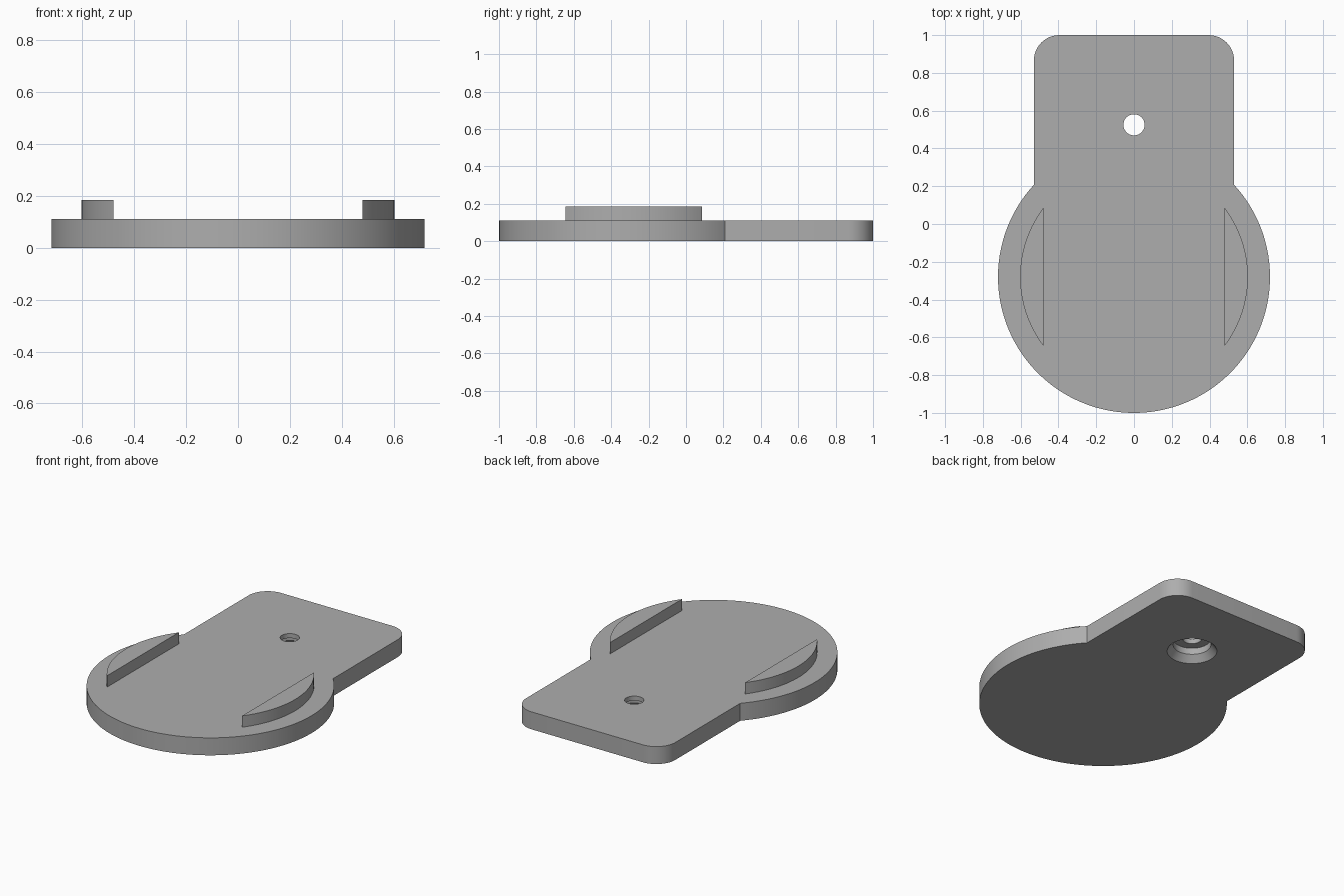
import bpy
import bmesh
from math import asin, acos, cos, sin, pi, radians

if "Cube" in bpy.data.objects:
    bpy.data.objects.remove(bpy.data.objects["Cube"], do_unlink=True)

DISC_Y, DISC_R = -0.28, 0.72
HALF_WIDTH, CORNER_R = 0.53, 0.135
THICK, RIB_TOP = 0.112, 0.185
RIB_R, RIB_X = 0.603, 0.48
HOLE_Y = 0.525

grey = bpy.data.materials.new("plain grey")
grey.use_nodes = True
colour = (0.42, 0.42, 0.42, 1)
grey.diffuse_color = colour
grey.node_tree.nodes["Principled BSDF"].inputs["Base Color"].default_value = colour


def arc(cx, cy, r, start, end, steps):
    """Points along an arc, both ends included."""
    angles = [start + (end - start) * i / steps for i in range(steps + 1)]
    return [(cx + r * cos(a), cy + r * sin(a)) for a in angles]


def finish(name, bm):
    bmesh.ops.recalc_face_normals(bm, faces=bm.faces)
    mesh = bpy.data.meshes.new(name)
    bm.to_mesh(mesh)
    bm.free()
    mesh.materials.append(grey)
    obj = bpy.data.objects.new(name, mesh)
    bpy.context.collection.objects.link(obj)
    return obj


def extrude_outline(name, points, bottom, top):
    bm = bmesh.new()
    face = bm.faces.new([bm.verts.new((x, y, bottom)) for x, y in points])
    grown = bmesh.ops.extrude_face_region(bm, geom=[face])["geom"]
    verts = [v for v in grown if isinstance(v, bmesh.types.BMVert)]
    bmesh.ops.translate(bm, verts=verts, vec=(0, 0, top - bottom))
    return finish(name, bm)


def lathe(name, profile, cx, cy, steps):
    """Closed solid turned around a vertical axis from (radius, z) pairs."""
    bm = bmesh.new()
    rings = [[bm.verts.new((x, y, z)) for x, y in arc(cx, cy, r, 0, 2 * pi, steps)[:-1]]
             for r, z in profile]
    for low, high in zip(rings, rings[1:]):
        for i in range(steps):
            j = (i + 1) % steps
            bm.faces.new((low[i], low[j], high[j], high[i]))
    bm.faces.new(rings[0])
    bm.faces.new(rings[-1])
    return finish(name, bm)


def smooth(obj):
    bpy.ops.object.select_all(action="DESELECT")
    obj.select_set(True)
    bpy.context.view_layer.objects.active = obj
    bpy.ops.object.shade_smooth_by_angle(angle=radians(30))


# Base plate: round disc merging into a tongue with rounded corners
join = acos(HALF_WIDTH / DISC_R)
inset = HALF_WIDTH - CORNER_R
outline = arc(0, DISC_Y, DISC_R, pi - join, 2 * pi + join, 96)
outline += arc(inset, 1 - CORNER_R, CORNER_R, 0, pi / 2, 12)
outline += arc(-inset, 1 - CORNER_R, CORNER_R, pi / 2, pi, 12)
plate = extrude_outline("base_plate", outline, 0, THICK)

# Screw hole: chamfered counterbore below, narrow bore above
cutter = lathe("screw_hole_cutter",
               [(0.145, -0.05), (0.145, 0), (0.11, 0.042), (0.11, 0.083),
                (0.056, 0.083), (0.056, 0.2)], 0, HOLE_Y, 48)
cut = plate.modifiers.new("screw hole", "BOOLEAN")
cut.operation = "DIFFERENCE"
cut.solver = "EXACT"
cut.object = cutter
bpy.context.view_layer.objects.active = plate
bpy.ops.object.modifier_apply(modifier=cut.name)
bpy.data.objects.remove(cutter, do_unlink=True)
smooth(plate)

# Pair of raised ribs, flat inside and curved outside
half = acos(RIB_X / RIB_R)
for name, facing in (("left_rib", 0), ("right_rib", pi)):
    points = arc(0, DISC_Y, RIB_R, facing - half, facing + half, 32)
    smooth(extrude_outline(name, points, THICK, RIB_TOP))
